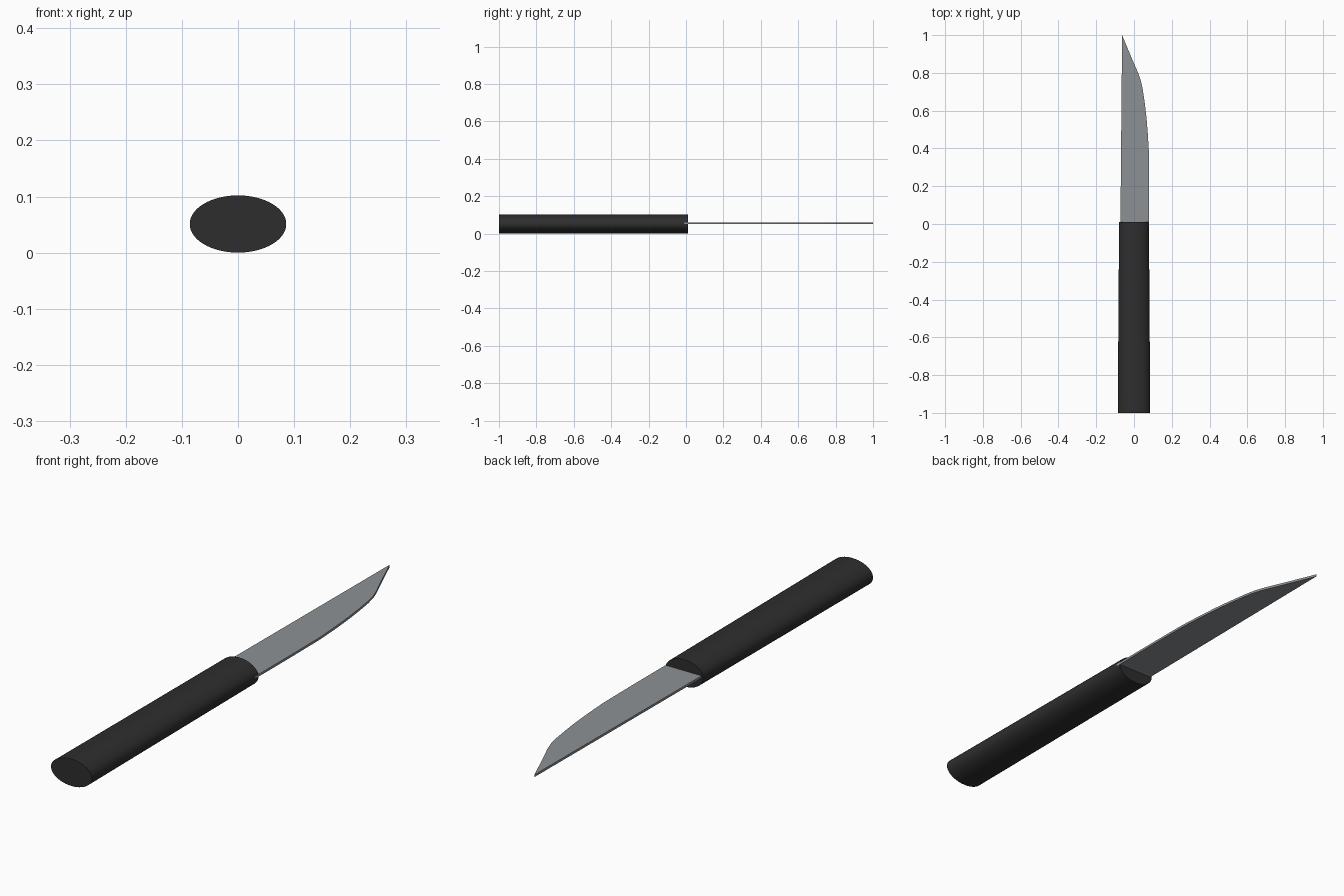
import bpy, bmesh, math

if "Cube" in bpy.data.objects:
    bpy.data.objects.remove(bpy.data.objects["Cube"])

def material(name, rgb):
    m = bpy.data.materials.new(name)
    m.diffuse_color = (*rgb, 1)
    m.use_nodes = True
    m.node_tree.nodes["Principled BSDF"].inputs["Base Color"].default_value = m.diffuse_color
    return m

def make_object(name, bm, mat):
    bmesh.ops.recalc_face_normals(bm, faces=bm.faces)
    me = bpy.data.meshes.new(name)
    bm.to_mesh(me)
    bm.free()
    me.materials.append(mat)
    ob = bpy.data.objects.new(name, me)
    bpy.context.collection.objects.link(ob)
    return ob

black = material("black handle", (0.027, 0.027, 0.027))
steel = material("grey steel", (0.27, 0.285, 0.295))

# Handle: oval bar, slightly narrower towards the blade
SIDES, MID_Z, HALF_H = 64, 0.051, 0.051
bm = bmesh.new()
rings = []
for y, half_w in ((-1.0, 0.086), (0.01, 0.079)):
    rings.append([bm.verts.new((half_w * math.cos(a), y, MID_Z + HALF_H * math.sin(a)))
                  for a in (2 * math.pi * i / SIDES for i in range(SIDES))])
for i in range(SIDES):
    j = (i + 1) % SIDES
    bm.faces.new((rings[0][i], rings[0][j], rings[1][j], rings[1][i]))
for ring in rings:
    bm.faces.new(ring)
handle = make_object("handle", bm, black)
bpy.context.view_layer.objects.active = handle
handle.select_set(True)
bpy.ops.object.shade_smooth_by_angle(angle=math.radians(35))

# Blade: flat outline with straight spine and curved cutting edge, extruded
outline = [(-0.072, -0.01), (0.079, -0.01), (0.080, 0.2), (0.079, 0.38), (0.073, 0.48),
           (0.066, 0.565), (0.057, 0.64), (0.046, 0.715), (0.036, 0.76), (0.022, 0.80),
           (0.0, 0.85), (-0.063, 1.0)]
THICK = 0.009
bm = bmesh.new()
base = bm.faces.new([bm.verts.new((x, y, 0.055 - THICK / 2)) for x, y in outline])
ext = bmesh.ops.extrude_face_region(bm, geom=[base])
bmesh.ops.translate(bm, vec=(0, 0, THICK),
                    verts=[v for v in ext["geom"] if isinstance(v, bmesh.types.BMVert)])
make_object("blade", bm, steel)
